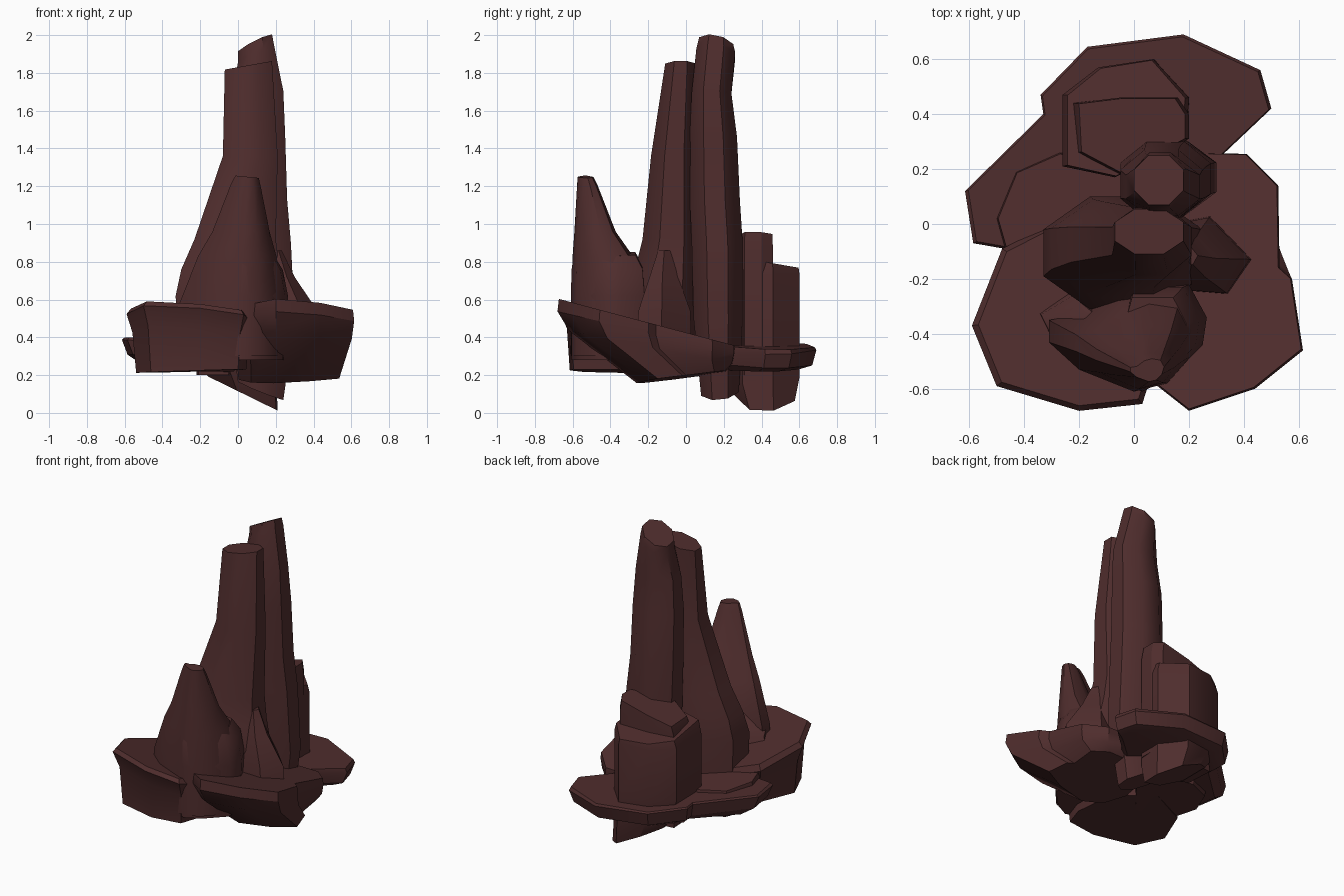
import bpy, bmesh, math

rock = bpy.data.materials.new("dark red brown rock")
rock.diffuse_color = (0.078, 0.026, 0.026, 1)


def skin(name, rings, angle):
    """Join equal-length rings (bottom to top) into a closed rock."""
    bm = bmesh.new()
    loops = [[bm.verts.new(p) for p in ring] for ring in rings]
    n = len(loops[0])
    for a, b in zip(loops, loops[1:]):
        for i in range(n):
            j = (i + 1) % n
            bm.faces.new((a[i], a[j], b[j], b[i]))
    bm.faces.new(loops[0][::-1])
    bm.faces.new(loops[-1])
    bmesh.ops.recalc_face_normals(bm, faces=bm.faces)
    me = bpy.data.meshes.new(name)
    bm.to_mesh(me)
    bm.free()
    me.materials.append(rock)
    ob = bpy.data.objects.new(name, me)
    bpy.context.collection.objects.link(ob)
    bpy.ops.object.select_all(action='DESELECT')
    ob.select_set(True)
    bpy.context.view_layer.objects.active = ob
    bpy.ops.object.shade_smooth_by_angle(angle=math.radians(angle))


def spire(name, sections, sides=8, turn=22.5):
    """Each section: x0, x1, y0, y1, z, slope in x, slope in y."""
    rings = []
    for x0, x1, y0, y1, z, gx, gy in sections:
        cx, cy = (x0 + x1) / 2, (y0 + y1) / 2
        k = 1 / math.cos(math.pi / sides)
        ring = []
        for i in range(sides):
            a = math.radians(turn) + 2 * math.pi * i / sides
            dx = math.cos(a) * (x1 - x0) / 2 * k
            dy = math.sin(a) * (y1 - y0) / 2 * k
            ring.append((cx + dx, cy + dy, z + gx * dx + gy * dy))
        rings.append(ring)
    skin(name, rings, 44)


def slab(name, outline, layers, angle=32):
    """Each layer: centre, scale of the outline, plane z = c + a*x + b*y."""
    rings = []
    for cx, cy, sx, sy, c, a, b in layers:
        ring = []
        for x, y in outline:
            px, py = cx + (x - cx) * sx, cy + (y - cy) * sy
            ring.append((px, py, c + a * px + b * py))
        rings.append(ring)
    skin(name, rings, angle)


# Tall pillars
spire("rear_tall_pillar", [
    (0.00, 0.24, 0.08, 0.28, 0.12, -0.4, 0.1),
    (-0.05, 0.30, 0.04, 0.30, 0.50, 0, 0),
    (-0.05, 0.28, 0.03, 0.30, 0.90, 0, 0),
    (-0.05, 0.26, 0.02, 0.285, 1.13, 0, 0),
    (-0.05, 0.25, 0.02, 0.27, 1.46, 0, 0),
    (-0.03, 0.24, 0.03, 0.24, 1.69, 0.1, 0),
    (0.00, 0.19, 0.055, 0.26, 1.90, 0.5, -0.1),
    (0.00, 0.18, 0.07, 0.25, 1.952, 0.5, -0.2)])
spire("front_tall_pillar", [
    (-0.32, 0.24, -0.30, 0.10, 0.30, 0, 0),
    (-0.33, 0.25, -0.31, 0.10, 0.62, 0, 0),
    (-0.30, 0.22, -0.27, 0.09, 0.76, 0, 0),
    (-0.23, 0.20, -0.23, 0.08, 0.92, 0, 0),
    (-0.08, 0.21, -0.185, 0.06, 1.36, 0, 0),
    (-0.07, 0.18, -0.11, 0.055, 1.84, 0.18, 0)])

# Front spire with its broad shoulder
slab("front_spire",
     [(-0.31, -0.35), (-0.31, -0.43), (-0.20, -0.53), (0.00, -0.61),
      (0.12, -0.58), (0.21, -0.48), (0.25, -0.34), (0.19, -0.22),
      (0.05, -0.19), (-0.08, -0.23), (-0.2, -0.33)],
     [(0.07, -0.55, 0.98, 0.98, 0.30, 0, 0), (0.07, -0.55, 1, 1, 0.58, 0, 0),
      (0.07, -0.57, 0.74, 0.76, 0.83, 0, 0),
      (0.07, -0.57, 0.54, 0.52, 0.96, 0, 0),
      (0.07, -0.565, 0.28, 0.26, 1.21, -0.1, 0),
      (0.07, -0.565, 0.22, 0.20, 1.255, -0.1, 0)], 44)
slab("front_shoulder",
     [(-0.08, -0.50), (-0.05, -0.58), (0.03, -0.61), (0.13, -0.56),
      (0.25, -0.44), (0.265, -0.34), (0.20, -0.22), (0.0, -0.22)],
     [(0, -0.45, 0.95, 0.97, 0.28, 0, 0), (0, -0.45, 1, 1, 0.62, 0, 0),
      (-0.01, -0.47, 0.9, 0.96, 0.78, -0.1, 0),
      (-0.03, -0.46, 0.75, 0.8, 0.85, -0.1, 0)], 50)

# Small side rocks
slab("right_small_spire",
     [(0.10, -0.24), (0.35, -0.26), (0.44, -0.13), (0.28, 0.03), (0.12, 0.0)],
     [(0.2, -0.1, 0.98, 1, 0.34, 0, 0), (0.2, -0.1, 0.92, 0.95, 0.54, 0, 0),
      (0.18, -0.12, 0.46, 0.52, 0.72, 0, 0),
      (0.18, -0.11, 0.2, 0.25, 0.86, 0, 0)])
spire("left_small_rock", [
    (-0.33, -0.10, -0.45, -0.25, 0.40, 0, 0),
    (-0.32, -0.12, -0.43, -0.28, 0.57, 0.2, 0),
    (-0.17, -0.12, -0.37, -0.33, 0.65, 0, 0)], 5, 20)

# Stepped columns at the back, the lower one reaching below the slabs
slab("back_tall_column",
     [(-0.22, 0.44), (-0.21, 0.26), (-0.05, 0.18), (0.20, 0.31), (0.20, 0.40),
      (0.16, 0.46), (-0.05, 0.46)],
     [(0, 0.35, 1, 1, 0.20, 0, 0), (0, 0.35, 1, 1, 0.84, 0.2, 0),
      (0.03, 0.36, 0.92, 0.97, 0.91, 0.25, 0)])
slab("back_short_column",
     [(-0.26, 0.47), (-0.26, 0.21), (-0.07, 0.17), (0.19, 0.30), (0.20, 0.46),
      (0.07, 0.60), (-0.13, 0.57)],
     [(0.25, 0.48, 0.8, 0.8, 0.115, -0.49, 0),
      (0.25, 0.48, 0.92, 1, 0.21, -0.3, 0),
      (0, 0.4, 1, 1, 0.40, 0, 0), (0, 0.4, 1, 1, 0.74, 0, 0),
      (0, 0.4, 0.93, 0.98, 0.87, 0, -0.17)])

# Overlapping base slabs
slab("front_right_slab",
     [(0.06, -0.57), (0.20, -0.68), (0.44, -0.60), (0.615, -0.46), (0.575, -0.20),
      (0.53, -0.16), (0.525, 0.14), (0.41, 0.255), (0.20, 0.26), (0.00, 0.10),
      (-0.02, -0.30)],
     [(0.12, 0.16, 0.84, 0.5, 0.185, 0.03, 0.13),
      (0.2, 0.1, 0.97, 0.92, 0.31, 0, -0.20),
      (0.2, 0.1, 1, 1, 0.38, 0, -0.23),
      (0.2, 0, 0.985, 0.99, 0.425, 0, -0.265)])
slab("front_left_slab",
     [(-0.48, -0.09), (-0.59, -0.37), (-0.50, -0.59), (-0.20, -0.68),
      (0.03, -0.655), (0.08, -0.50), (0.05, -0.15), (-0.20, 0.05)],
     [(-0.2, -0.3, 0.87, 0.83, 0.225, 0.03, -0.01),
      (-0.2, -0.3, 0.92, 0.87, 0.29, -0.10, -0.22),
      (-0.2, -0.3, 1, 1, 0.36, -0.12, -0.25),
      (-0.2, -0.3, 0.94, 0.95, 0.40, -0.12, -0.23)])
slab("back_slab",
     [(-0.615, 0.12), (-0.585, -0.07), (-0.30, -0.12), (0.20, 0.05), (0.32, 0.25),
      (0.50, 0.42), (0.46, 0.56), (0.18, 0.69), (-0.17, 0.645), (-0.34, 0.47),
      (-0.33, 0.40)],
     [(0, 0.25, 0.82, 0.78, 0.235, -0.04, 0),
      (0, 0.25, 0.95, 0.95, 0.275, -0.06, -0.02),
      (0, 0.25, 1, 1, 0.345, -0.07, 0),
      (0, 0.25, 0.98, 0.98, 0.37, -0.05, -0.02)])
slab("left_ledge",
     [(-0.43, 0.19), (-0.50, 0.02), (-0.46, -0.12), (-0.20, -0.25), (0.0, 0.0),
      (-0.05, 0.22), (-0.27, 0.26)],
     [(-0.2, 0, 0.9, 0.9, 0.22, 0, 0), (-0.2, 0, 1, 1, 0.39, 0, -0.06),
      (-0.2, 0, 0.98, 0.98, 0.42, 0, -0.1)])
